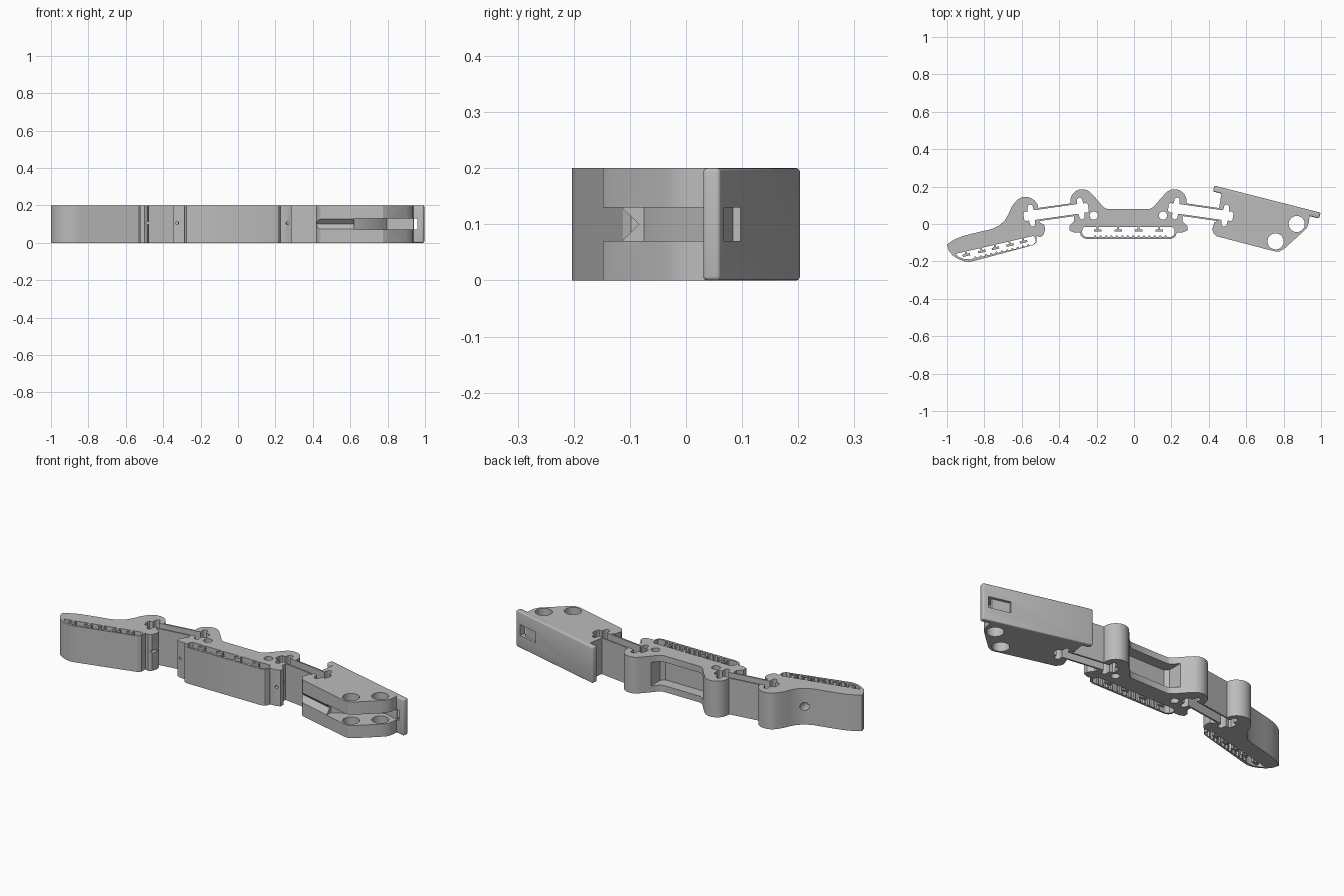
import bpy, bmesh
from math import sin, cos, radians, atan2, hypot, degrees
from mathutils import Matrix, Vector

cube = bpy.data.objects.get("Cube")
if cube:
    bpy.data.objects.remove(cube, do_unlink=True)

H = 0.2           # height of the whole print
AXIS = -0.03      # mirror line of the two joints

grey = bpy.data.materials.new("grey_plastic")
grey.use_nodes = True
grey.diffuse_color = (0.5, 0.5, 0.5, 1)
grey.node_tree.nodes["Principled BSDF"].inputs["Base Color"].default_value = (0.5, 0.5, 0.5, 1)


def to_object(name, bm):
    bmesh.ops.recalc_face_normals(bm, faces=bm.faces)
    mesh = bpy.data.meshes.new(name)
    bm.to_mesh(mesh)
    bm.free()
    mesh.materials.append(grey)
    ob = bpy.data.objects.new(name, mesh)
    bpy.context.collection.objects.link(ob)
    return ob


def prism(name, loops, z0=0.0, z1=H):
    """Extrude an outline, with optional hole outlines, from z0 to z1."""
    bm = bmesh.new()
    twin, rings, edges = {}, [], []
    for loop in loops:
        ring = [bm.verts.new((x, y, z0)) for x, y in loop]
        for v in ring:
            twin[v] = bm.verts.new((v.co.x, v.co.y, z1))
        rings.append(ring)
        edges += [bm.edges.new((a, b)) for a, b in zip(ring, ring[1:] + ring[:1])]
    bmesh.ops.triangle_fill(bm, edges=edges, use_beauty=True)
    for f in list(bm.faces):
        bm.faces.new([twin[v] for v in reversed(f.verts)])
    for ring in rings:
        for a, b in zip(ring, ring[1:] + ring[:1]):
            bm.faces.new((a, b, twin[b], twin[a]))
    return to_object(name, bm)


def rod(name, start, end, r, sides=24):
    a, b = Vector(start), Vector(end)
    bm = bmesh.new()
    turn = (b - a).to_track_quat('Z', 'Y').to_matrix().to_4x4()
    bmesh.ops.create_cone(bm, cap_ends=True, segments=sides, radius1=r, radius2=r,
                          depth=(b - a).length, matrix=Matrix.Translation((a + b) / 2) @ turn)
    return to_object(name, bm)


def cut(target, cutters):
    """Subtract the cutters, then discard them."""
    for c in cutters:
        mod = target.modifiers.new("cut", 'BOOLEAN')
        mod.operation, mod.solver, mod.object = 'DIFFERENCE', 'EXACT', c
    bpy.context.view_layer.update()
    graph = bpy.context.evaluated_depsgraph_get()
    mesh = bpy.data.meshes.new_from_object(target.evaluated_get(graph))
    target.modifiers.clear()
    target.data = mesh
    for c in cutters:
        bpy.data.objects.remove(c, do_unlink=True)


def arc(cx, cy, r, a0, a1, n=14):
    steps = [radians(a0 + (a1 - a0) * i / n) for i in range(n + 1)]
    return [(cx + r * cos(a), cy + r * sin(a)) for a in steps]


def mirror(points):
    return [(2 * AXIS - x, y) for x, y in reversed(points)]


def place(points, origin, angle):
    c, s = cos(radians(angle)), sin(radians(angle))
    return [(origin[0] + c * u - s * v, origin[1] + s * u + c * v) for u, v in points]


def pad_cavity(origin, angle, length, floor, pegs, left_end, right_end):
    """Hollow behind the grip pad: T pegs on top, small teeth on the floor."""
    pts = [(-length, 0)]
    for u in pegs:
        peg = [(0.005, 0), (0.005, -0.013), (0.02, -0.013), (0.02, -0.025)]
        pts += [(u - a, b) for a, b in peg] + [(u + a, b) for a, b in reversed(peg)]
    pts += [(0, 0)] + right_end
    u, stop = right_end[-1][0] - 0.02, left_end[0][0] + 0.03
    while u > stop:
        pts += [(u, floor), (u - 0.004, floor + 0.008), (u - 0.011, floor + 0.008), (u - 0.015, floor)]
        u -= 0.029
    return place(pts + left_end, origin, angle)


# Joint geometry: hollow strap between two lobed sockets
J0, J1 = (-0.515, 0.05), (-0.318, 0.078)
TILT = degrees(atan2(J1[1] - J0[1], J1[0] - J0[0]))
SPAN = hypot(J1[0] - J0[0], J1[1] - J0[1])
half = [(-0.05, 0.027), (0.018, 0.027), (0.02, 0.045)] + arc(0.034, 0.045, 0.014, 180, 0, 8)
half += [(0.05, 0.025), (0.068, 0.025), (0.075, 0.015)]
socket = half + [(u, -v) for u, v in reversed(half)]
socket_a = place(socket, J0, TILT + 180)
socket_b = place(socket, J1, TILT)

# Fingertip segment
tip_outline = [(-1, -0.11), (-0.965, -0.085), (-0.92, -0.066), (-0.86, -0.05), (-0.76, -0.027),
               (-0.72, -0.008), (-0.69, 0.02), (-0.67, 0.055), (-0.655, 0.09)]
tip_outline += arc(-0.58, 0.075, 0.07, 150, 20) + [
    (-0.512, 0.085), (-0.505, 0.01), (-0.48, -0.005), (-0.475, -0.03), (-0.485, -0.06),
    (-0.5, -0.07), (-0.522, -0.064), (-0.522, -0.098), (-0.535, -0.112), (-0.85, -0.196),
    (-0.88, -0.203), (-0.91, -0.199), (-0.94, -0.187), (-0.97, -0.168), (-0.99, -0.142)]
tip_hole = pad_cavity((-0.54, -0.064), 13, 0.425, -0.046, [-0.37, -0.285, -0.21, -0.13, -0.056],
                      [(-0.355, -0.046), (-0.385, -0.038), (-0.412, -0.02)],
                      [(0.008, -0.012), (0.008, -0.032), (-0.008, -0.046)])
fingertip = prism("fingertip_segment", [tip_outline, tip_hole])
cut(fingertip, [prism("socket_cutter", [socket_a], -0.1, 0.3),
                rod("tendon_cutter", (-0.483, -0.1, 0.105), (-0.483, 0.03, 0.105), 0.008),
                rod("back_hole_cutter", (-0.71, -0.07, 0.1), (-0.74, 0.1, 0.1), 0.022)])

# Middle segment, drawn as a left half and mirrored
left = [(-0.255, -0.08), (-0.275, -0.073), (-0.285, -0.06), (-0.287, -0.045), (-0.32, -0.045),
        (-0.345, -0.035), (-0.345, -0.01), (-0.32, 0.015), (-0.322, 0.085), (-0.338, 0.1)]
left += arc(-0.277, 0.122, 0.064, 195, 40) + [(-0.2, 0.133), (-0.17, 0.098), (-0.155, 0.085), (-0.14, 0.08)]
pin = arc(-0.215, 0.045, 0.022, 0, 345, 23)
mid_hole = pad_cavity((0.205, -0.016), 0, 0.47, -0.054, [-0.4, -0.29, -0.18, -0.07],
                      [(-0.462, -0.054), (-0.478, -0.044), (-0.483, -0.027), (-0.48, -0.01)],
                      [(0.01, -0.01), (0.013, -0.027), (0.008, -0.044), (-0.008, -0.054)])
middle = prism("middle_segment", [left + mirror(left), pin, mirror(pin), mid_hole])
pocket = [(-0.19, 0.2), (-0.19, 0.04), (-0.17, 0.02)]
cut(middle, [prism("socket_cutter", [socket_b], -0.1, 0.3),
             prism("socket_cutter", [mirror(socket_b)], -0.1, 0.3),
             prism("pocket_cutter", [pocket + mirror(pocket)], 0.035, 0.165)]
    + [rod("tendon_cutter", (x, -0.1, 0.105), (x, 0.03, 0.105), 0.008) for x in (-0.325, 0.265)])

# Base segment with two bolt holes and a forked slot
base_outline = [(0.47, 0.18), (0.455, 0.085), (0.45, 0.015), (0.43, 0.01), (0.418, -0.03), (0.425, -0.05),
                (0.44, -0.065), (0.755, -0.147), (0.775, -0.148), (0.8, -0.135), (0.9, -0.045),
                (0.925, -0.02), (0.935, 0.01), (0.94, 0.06)]
bolts = [arc(x, y, 0.043, 0, 350, 35) for x, y in ((0.87, 0), (0.757, -0.093))]
base = prism("base_segment", [base_outline] + bolts)
slot = [(0.62, -0.3), (0.62, -0.075), (0.72, -0.02), (0.8, 0.085), (0.97, 0.04), (1.1, -0.1), (1.1, -0.3)]
groove = rod("groove_cutter", (0.38, -0.052, 0.1), (0.66, -0.125, 0.1), 0.03, 4)
cut(base, [prism("socket_cutter", [mirror(socket_a)], -0.1, 0.3),
           prism("slot_cutter", [slot], 0.07, 0.13), groove])

# Mounting plate behind the base, with a window
PLATE_ANGLE = -14.3
plate = prism("mounting_plate", [place([(0, 0), (0.586, 0), (0.586, -0.032), (0, -0.032)],
                                       (0.43, 0.205), PLATE_ANGLE)])
bm = bmesh.new()
bm.from_mesh(plate.data)
ends = [e for e in bm.edges if len(e.link_faces) == 2 and e.calc_face_angle() > 1]
bmesh.ops.bevel(bm, geom=ends, offset=0.007, segments=3, profile=0.5, affect='EDGES')
bm.to_mesh(plate.data)
bm.free()
window = place([(0.435, -0.1), (0.555, -0.1), (0.555, 0.1), (0.435, 0.1)], (0.43, 0.205), PLATE_ANGLE)
cut(plate, [prism("window_cutter", [window], 0.07, 0.13)])

# Thin flexible walls of both joints
for side in (1, -1):
    wall = place([(-0.012, side * 0.026), (SPAN + 0.012, side * 0.026),
                  (SPAN + 0.012, side * 0.035), (-0.012, side * 0.035)], J0, TILT)
    label = "back" if side > 0 else "front"
    prism("right_joint_wall_" + label, [wall])
    prism("left_joint_wall_" + label, [mirror(wall)])

# Smooth the round surfaces, keep edges sharp
bpy.ops.object.select_all(action='DESELECT')
for ob in bpy.context.collection.objects:
    if ob.type == 'MESH' and grey.name in ob.data.materials:
        ob.select_set(True)
        bpy.context.view_layer.objects.active = ob
bpy.ops.object.shade_smooth_by_angle(angle=radians(30))
